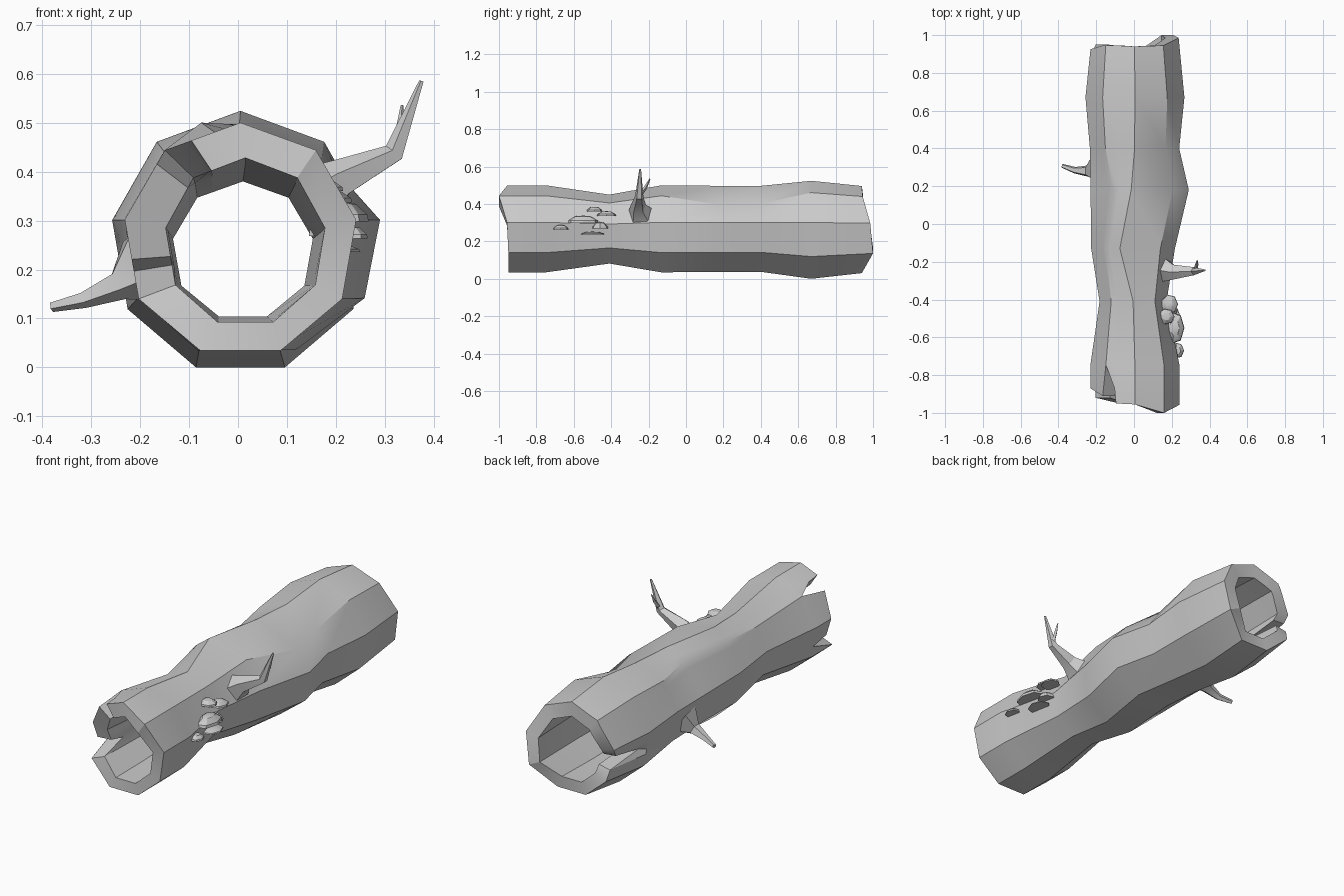
import bpy, bmesh, math
from mathutils import Vector

if "Cube" in bpy.data.objects:
    bpy.data.objects.remove(bpy.data.objects["Cube"])

def make(name, verts, faces):
    me = bpy.data.meshes.new(name)
    bm = bmesh.new()
    vs = [bm.verts.new(v) for v in verts]
    for f in faces:
        bm.faces.new([vs[i] for i in f])
    bmesh.ops.recalc_face_normals(bm, faces=bm.faces)
    bm.to_mesh(me)
    bm.free()
    ob = bpy.data.objects.new(name, me)
    bpy.context.collection.objects.link(ob)
    bpy.ops.object.select_all(action='DESELECT')
    ob.select_set(True)
    bpy.context.view_layer.objects.active = ob
    bpy.ops.object.shade_smooth_by_angle(angle=math.radians(28))
    return ob

# Outer bark stations: y, x radius, z radius, x centre, z centre
OUTER = [(-0.95, .24, .24, .005, .26), (-0.75, .24, .24, .005, .26),
         (-0.41, .18, .19, -.005, .26), (-0.13, .225, .24, -.005, .26),
         (0.18, .264, .237, .03, .26), (0.40, .24, .237, .003, .26),
         (0.67, .266, .27, .005, .254), (0.94, .237, .24, .003, .256)]
INNER = [(-0.95, .165, .173, .015, .255), (-0.75, .16, .165, .015, .25),
         (-0.41, .145, .142, .01, .238), (0.0, .155, .15, .01, .24),
         (0.67, .175, .18, .005, .25), (0.94, .165, .17, .003, .25)]
# Local dents: (station, corner) -> (dx, dz)
DENT = {(3, 0): (-.07, 0), (4, 0): (-.045, 0), (4, 8): (.005, -.045),
        (5, 8): (.01, -.04), (4, 1): (.03, 0)}
# Broken rims: column position round the nine corners -> front end y, back end y
RIM = [(0, -.955, .94), (.65, -.95, .945), (.7, -.87, .945), (1, -.745, .945),
       (1.2, -.91, .945), (2, -.87, .925), (2.25, -.86, .9), (2.5, -.85, .70),
       (2.65, -.745, .93), (3, -.92, .95), (4, -.95, .94), (5, -.95, .94),
       (6, -.95, 1.0), (7, -.957, .985), (8, -1.0, .945)]

def corner(st, k, idx=None):
    y, rx, rz, cx, cz = st
    a = math.radians(90 + 40 * k)
    dx, dz = DENT.get((idx, k % 9), (0, 0))
    return Vector((cx + rx * math.cos(a) + dx, y, cz + rz * math.sin(a) + dz))

def point(st, u, idx=None):
    k = int(u)
    return corner(st, k, idx).lerp(corner(st, k + 1, idx), u - k)

# Hollow trunk: each column runs along the bark and back through the bore
verts, faces = [], []
for u, y0, y1 in RIM:
    col = [point(s, u, i) for i, s in enumerate(OUTER)]
    bore = [point(s, u) for s in INNER]
    for c in (col, bore):
        c[0].y, c[-1].y = y0, y1
    verts += col + bore[::-1]
n, m = len(RIM), len(OUTER) + len(INNER)
for i in range(n):
    for j in range(m):
        a, b, k = i * m, ((i + 1) % n) * m, (j + 1) % m
        faces.append((a + j, a + k, b + k, b + j))
make("hollow_trunk", verts, faces)

# Branches: tapered tubes along a path of (x, y, z, radius)
def branch(name, path, sides=5):
    pts = [Vector(p[:3]) for p in path]
    vs, fs = [], []
    for i, p in enumerate(pts):
        t = (pts[min(i + 1, len(pts) - 1)] - pts[max(i - 1, 0)]).normalized()
        s = t.cross(Vector((0, 1, 0))).normalized()
        w = s.cross(t)
        for k in range(sides):
            a = math.tau * k / sides
            vs.append(p + path[i][3] * (s * math.cos(a) + w * math.sin(a)))
    for i in range(len(pts) - 1):
        for k in range(sides):
            a, b = i * sides + k, i * sides + (k + 1) % sides
            fs.append((a, b, b + sides, a + sides))
    fs.append(range(sides))
    fs.append(range(len(vs) - sides, len(vs)))
    make(name, vs, fs)

branch("right_branch", [(.15, -.24, .34, .075), (.21, -.255, .385, .042),
                        (.32, -.25, .438, .023), (.375, -.245, .585, .005)])
branch("right_twig", [(.325, -.245, .45, .012), (.332, -.215, .49, .009),
                      (.335, -.193, .535, .003)], 4)
branch("left_branch", [(-.19, .29, .205, .085), (-.245, .28, .168, .032),
                       (-.315, .285, .139, .018), (-.38, .308, .124, .011)])

# Bracket fungi: flat-bottomed domes (x, y, z, x radius, y radius, height)
FUNGI = [(.215, -.55, .298, .052, .085, .04), (.17, -.49, .36, .045, .042, .025),
         (.188, -.425, .337, .045, .052, .025), (.185, -.46, .268, .045, .045, .035),
         (.2, -.50, .236, .05, .065, .016), (.23, -.67, .263, .035, .042, .025)]
for i, (x, y, z, rx, ry, h) in enumerate(FUNGI):
    vs = []
    for r, t in ((1, 0), (.95, .35), (.5, .9)):
        for k in range(7):
            a = math.tau * k / 7
            vs.append((x + rx * r * math.cos(a), y + ry * r * math.sin(a), z + h * t))
    vs.append((x, y, z + h))
    fs = [range(7)]
    for k in range(7):
        l = (k + 1) % 7
        fs += [(k, l, 7 + l, 7 + k), (7 + k, 7 + l, 14 + l, 14 + k), (14 + k, 14 + l, 21)]
    make("bracket_fungus_%d" % (i + 1), vs, fs)
